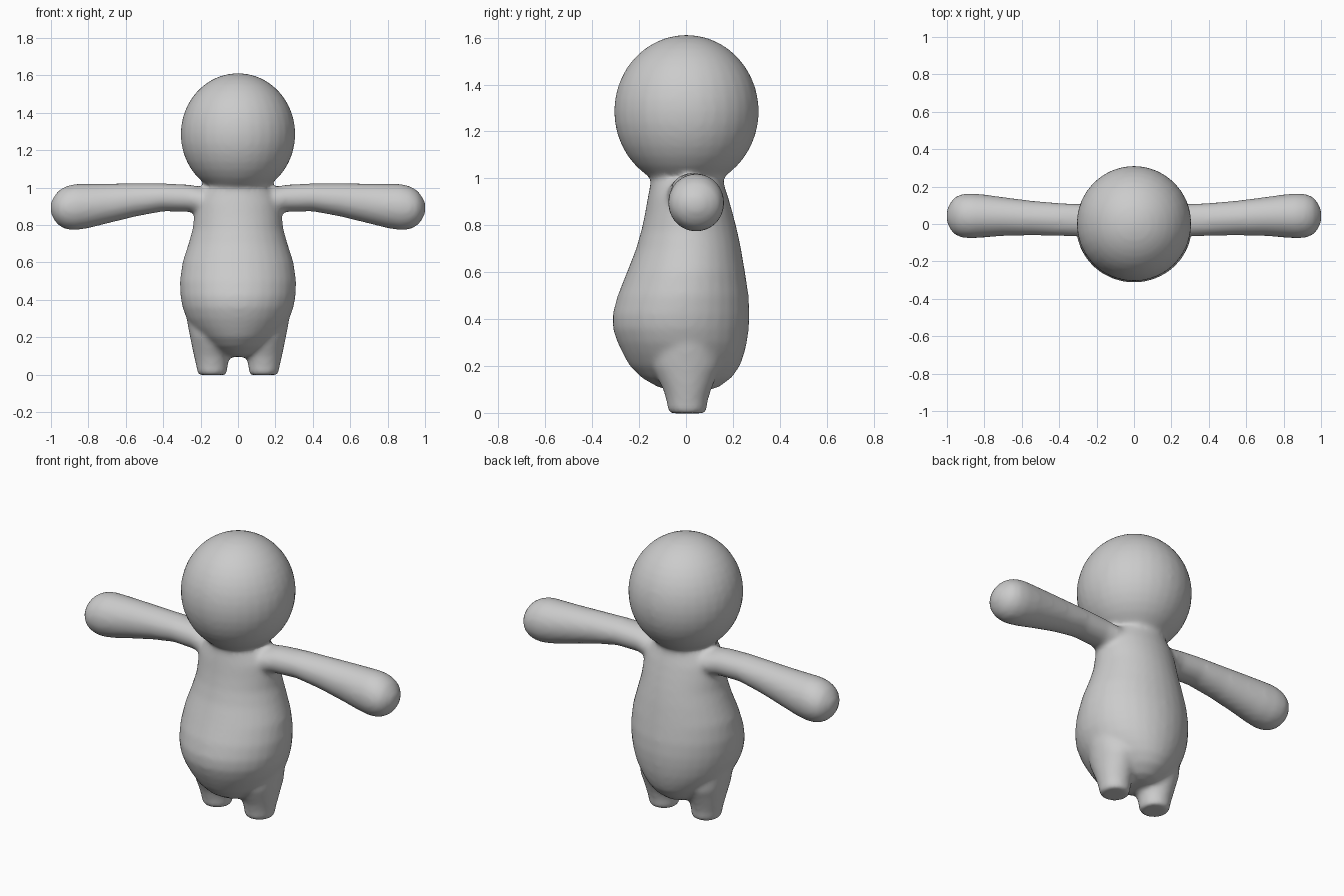
import bpy, bmesh, math
from mathutils import Vector

if "Cube" in bpy.data.objects:
    bpy.data.objects.remove(bpy.data.objects["Cube"])

skin = bpy.data.materials.new("light grey")
skin.diffuse_color = (0.6, 0.6, 0.6, 1)
skin.use_nodes = True
skin.node_tree.nodes["Principled BSDF"].inputs["Base Color"].default_value = skin.diffuse_color
SIDES = 32
bm = bmesh.new()


def loft(stations, place):
    """Skin elliptical rings: each station is (t, lo_a, hi_a, lo_b, hi_b)."""
    rings = []
    for t, la, ha, lb, hb in stations:
        ring = []
        for i in range(SIDES):
            ang = 2 * math.pi * i / SIDES
            a = (la + ha) / 2 + (ha - la) / 2 * math.cos(ang)
            b = (lb + hb) / 2 + (hb - lb) / 2 * math.sin(ang)
            ring.append(bm.verts.new(place(t, a, b)))
        rings.append(ring)
    for r, s in zip(rings, rings[1:]):
        for i in range(SIDES):
            j = (i + 1) % SIDES
            bm.faces.new((r[i], r[j], s[j], s[i]))
    bm.faces.new(rings[0][::-1])
    bm.faces.new(rings[-1])


# Torso: height, half width, front y, back y
torso = [(0.095, .05, -.06, .09), (0.11, .10, -.12, .14), (0.15, .155, -.19, .195),
         (0.2, .205, -.24, .23), (0.25, .245, -.268, .248), (0.3, .275, -.292, .26),
         (0.36, .297, -.312, .268), (0.42, .308, -.313, .271), (0.5, .311, -.292, .267),
         (0.6, .297, -.252, .252), (0.7, .265, -.213, .235), (0.78, .242, -.19, .218),
         (0.85, .235, -.175, .2), (0.92, .225, -.163, .18), (0.97, .2, -.153, .163),
         (1.01, .165, -.15, .157), (1.04, .165, -.15, .157)]
loft([(z, -w, w, f, b) for z, w, f, b in torso], lambda t, a, b: (a, b, t))

# Arms: x, front y, back y, bottom z, top z
arm = [(.12, -.09, .12, .84, 1.0), (.2, -.082, .115, .855, 1.005), (.26, -.07, .107, .87, 1.016),
       (.4, -.064, .112, .873, 1.023), (.55, -.061, .125, .845, 1.023),
       (.7, -.064, .144, .808, 1.022), (.8, -.072, .158, .783, 1.021),
       (.87, -.077, .164, .772, 1.02), (.92, -.073, .16, .777, 1.008),
       (.96, -.056, .143, .798, .984), (.985, -.025, .11, .83, .95),
       (1.002, .015, .07, .865, .92)]
# Legs: z, inner x, outer x, front y, back y
leg = [(-.002, .068, .208, -.066, .08), (.006, .058, .217, -.077, .088),
       (.05, .055, .224, -.083, .092), (.1, .046, .236, -.098, .108),
       (.15, .035, .246, -.122, .128), (.2, .03, .256, -.145, .15),
       (.27, .03, .27, -.14, .14), (.34, .06, .28, -.1, .1)]
for side in (-1, 1):
    loft(arm, lambda t, a, b: (side * t, a, b))
    loft(leg, lambda t, a, b: (side * a, b, t))

# Head
head = bmesh.ops.create_uvsphere(bm, u_segments=32, v_segments=20, radius=1)
for v in head["verts"]:
    v.co = Vector((v.co.x * .307, v.co.y * .309 + .002, v.co.z * .326 + 1.286))

bmesh.ops.recalc_face_normals(bm, faces=bm.faces)
mesh = bpy.data.meshes.new("figure")
bm.to_mesh(mesh)
bm.free()
figure = bpy.data.objects.new("figure", mesh)
bpy.context.collection.objects.link(figure)
bpy.context.view_layer.objects.active = figure
figure.select_set(True)
mesh.materials.append(skin)

# Fuse the parts into one skin and soften the joins
fuse = figure.modifiers.new("fuse", "REMESH")
fuse.mode = "VOXEL"
fuse.voxel_size = 0.014
fuse.use_smooth_shade = True
soft = figure.modifiers.new("soften", "SMOOTH")
soft.factor = 0.5
soft.iterations = 8
